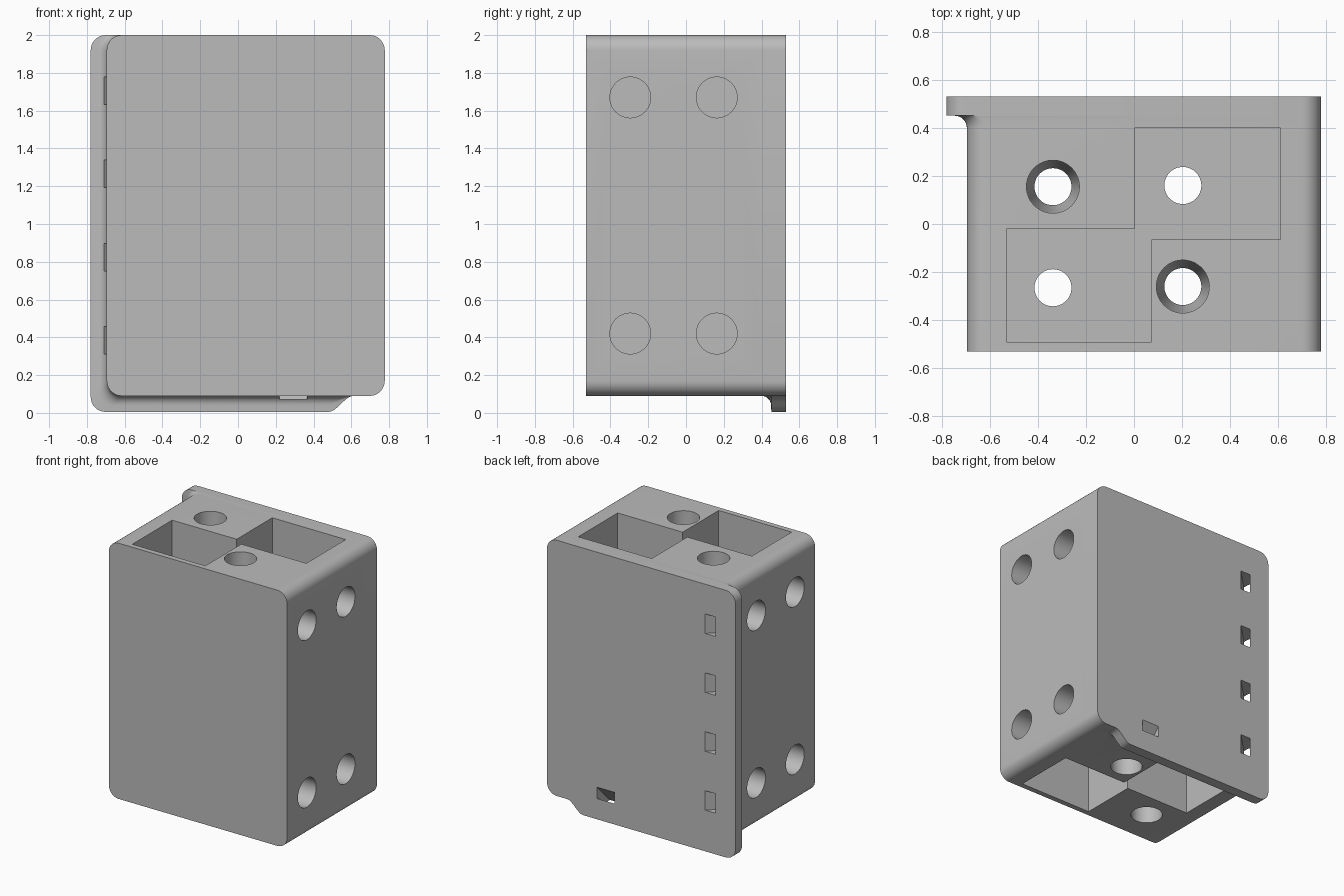
import bpy, bmesh
from math import sin, cos, pi, radians

cube = bpy.data.objects.get("Cube")
if cube:
    bpy.data.objects.remove(cube)

# One plain grey for the whole part
grey = bpy.data.materials.new("plain_grey")
grey.use_nodes = True
COLOUR = (0.5, 0.5, 0.5, 1)
grey.diffuse_color = COLOUR
grey.node_tree.nodes["Principled BSDF"].inputs["Base Color"].default_value = COLOUR

LEFT, RIGHT, BOTTOM, TOP = -0.695, 0.777, 0.09, 2.0
FRONT, BACK = -0.53, 0.53
POCKET_DEPTH = 0.7


def loft(name, rings):
    """Skin a list of equal-length rings and cap both ends."""
    bm = bmesh.new()
    loops = [[bm.verts.new(p) for p in ring] for ring in rings]
    for a, b in zip(loops, loops[1:]):
        for i in range(len(a)):
            j = (i + 1) % len(a)
            bm.faces.new((a[i], a[j], b[j], b[i]))
    bm.faces.new(loops[0])
    bm.faces.new(loops[-1])
    bmesh.ops.recalc_face_normals(bm, faces=bm.faces)
    mesh = bpy.data.meshes.new(name)
    bm.to_mesh(mesh)
    bm.free()
    mesh.materials.append(grey)
    obj = bpy.data.objects.new(name, mesh)
    bpy.context.scene.collection.objects.link(obj)
    return obj


def corner(x, z, start, r=0.08, steps=8):
    """Quarter-circle corner around a centre, running clockwise."""
    angles = [start - i * pi / 2 / steps for i in range(steps + 1)]
    return [(x + r * cos(a), z + r * sin(a)) for a in angles]


def outline(y, grow):
    """Front outline; the left and bottom sides grow outwards for the lip."""
    r = 0.08
    x0, z0 = LEFT - grow, BOTTOM - grow
    pts = corner(x0 + r, TOP - r, pi)
    pts += corner(RIGHT - r, TOP - r, pi / 2)
    pts += corner(RIGHT - r, BOTTOM + r, 0)
    for i in range(9):  # S-shaped end of the bottom lip
        t = i / 8
        pts.append((0.61 - 0.13 * t, BOTTOM - grow * t * t * (3 - 2 * t)))
    pts += corner(x0 + r, z0 + r, -pi / 2)
    return [(x, y, z) for x, z in pts]


# Block with a filleted lip along the back
sections = [(FRONT, 0)]
for k in range(7):
    a = k / 7 * pi / 2
    sections.append((0.40 + 0.05 * sin(a), 0.05 * (1 - cos(a))))
sections += [(0.45, 0.05), (0.452, 0.085), (BACK, 0.085)]
block = loft("connector_block", [outline(y, g) for y, g in sections])

cutters = []


def round_cutter(name, axis, u, v, profile):
    """Round cutter along z or x from (position, radius) pairs."""
    rings = []
    for pos, r in profile:
        ring = []
        for i in range(48):
            a = i * 2 * pi / 48
            p, q = u + r * cos(a), v + r * sin(a)
            ring.append((p, q, pos) if axis == "z" else (pos, p, q))
        rings.append(ring)
    cutters.append(loft(name, rings))


# Stepped pockets: top one, and its mirror image underneath
step = [(-0.53, -0.49), (0.073, -0.49), (0.073, -0.065), (0.61, -0.065),
        (0.61, 0.40), (0.003, 0.40), (0.003, -0.02), (-0.53, -0.02)]
for name, flip, z0, z1 in (("top_pocket", False, TOP - POCKET_DEPTH, TOP + 0.1),
                           ("bottom_pocket", True, -0.1, BOTTOM + POCKET_DEPTH)):
    pts = [(0.076 - x if flip else x, y) for x, y in step]
    cutters.append(loft(name, [[(x, y, z) for x, y in pts] for z in (z0, z1)]))

# Countersunk bolt holes, each opening into the pocket at the other end
low, high = BOTTOM + POCKET_DEPTH, TOP - POCKET_DEPTH
for x, y in ((-0.337, 0.155), (0.203, -0.26)):
    round_cutter("bolt_hole", "z", x, y,
                 [(TOP + 0.1, 0.11), (low + 0.3, 0.11), (low + 0.2, 0.077), (low - 0.1, 0.077)])
for x, y in ((-0.337, -0.265), (0.203, 0.16)):
    round_cutter("bolt_hole", "z", x, y,
                 [(-0.1, 0.11), (high - 0.3, 0.11), (high - 0.2, 0.077), (high + 0.1, 0.077)])

# Blind holes in both side faces
for y in (-0.295, 0.163):
    for z in (0.42, 1.67):
        round_cutter("side_hole", "x", y, z, [(RIGHT + 0.1, 0.108), (RIGHT - 0.25, 0.108)])
        round_cutter("side_hole", "x", y, z, [(LEFT - 0.1, 0.108), (LEFT + 0.25, 0.108)])


# Slanted tie slots running from the back face out beside the block
def slot(name, place):
    rings = []
    for y, d in ((0.56, 0.11), (0.30, -0.15)):
        rings.append([place(d + w, y, s) for w, s in ((0, -1), (0.085, -1), (0.085, 1), (0, 1))])
    cutters.append(loft(name, rings))


for z in (0.385, 0.825, 1.265, 1.705):
    slot("side_slot", lambda d, y, s: (LEFT + d, y, z + s * 0.073))
slot("bottom_slot", lambda d, y, s: (0.293 + s * 0.073, y, BOTTOM + d - 0.01))

# Cut everything, then drop the cutters
for c in cutters:
    c.hide_render = True
    mod = block.modifiers.new(c.name, "BOOLEAN")
    mod.operation = "DIFFERENCE"
    mod.solver = "EXACT"
    mod.object = c
bpy.context.view_layer.update()
result = bpy.data.meshes.new_from_object(block.evaluated_get(bpy.context.evaluated_depsgraph_get()))
block.modifiers.clear()
block.data = result
result.materials.clear()
result.materials.append(grey)
for p in result.polygons:
    p.material_index = 0
for c in cutters:
    bpy.data.objects.remove(c)

bpy.ops.object.select_all(action="DESELECT")
block.select_set(True)
bpy.context.view_layer.objects.active = block
bpy.ops.object.shade_smooth_by_angle(angle=radians(30))
